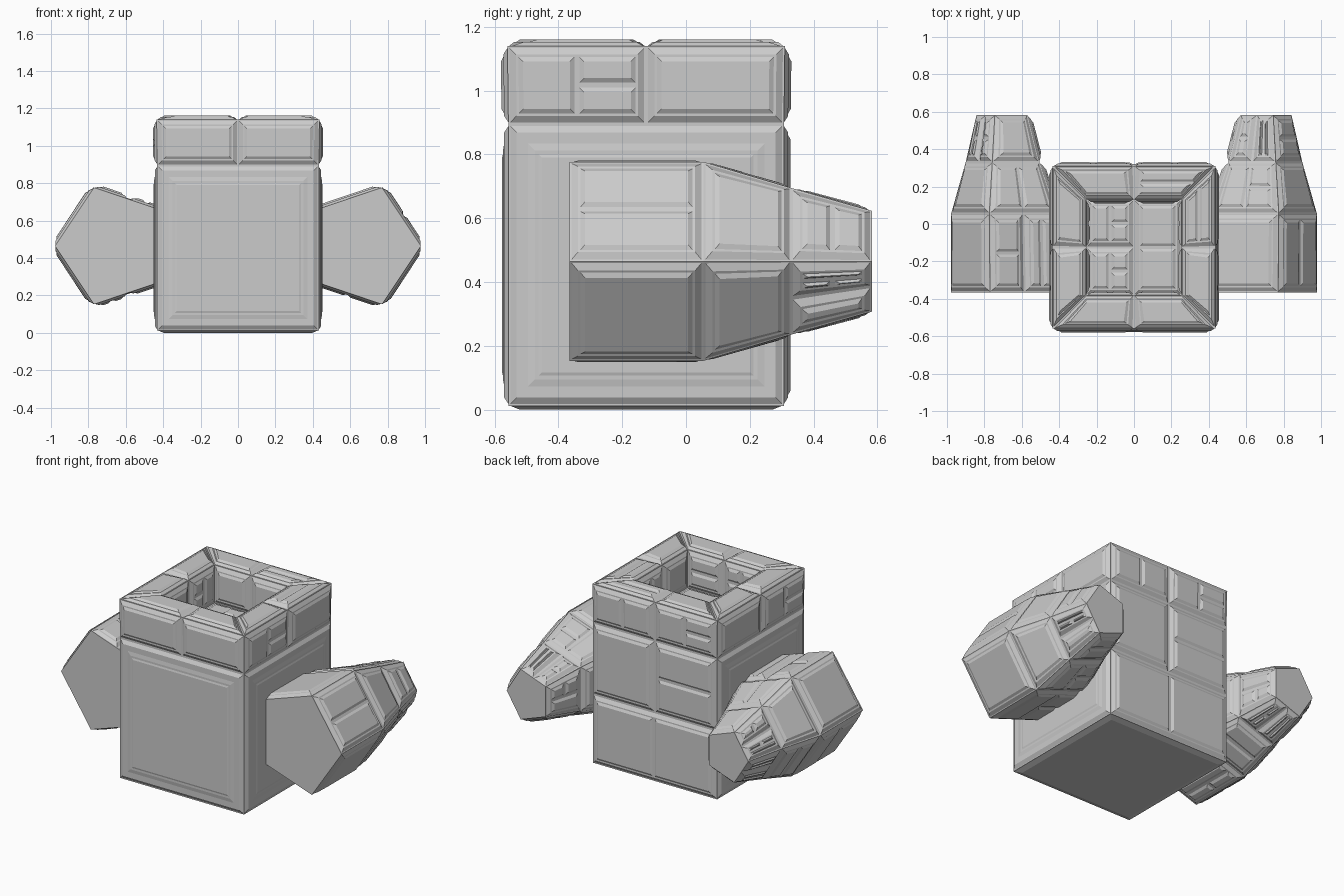
import bpy, bmesh, math, random
from mathutils import Vector

if "Cube" in bpy.data.objects:
    bpy.data.objects.remove(bpy.data.objects["Cube"])

random.seed(7)
ONE = [(0, 0, 1, 1)]
COLS = [(0, 0, .5, 1), (.5, 0, 1, 1)]
ROWS = [(0, 0, 1, .5), (0, .5, 1, 1)]
QUAD = [(0, 0, .5, .5), (.5, 0, 1, .5), (0, .5, .5, 1), (.5, .5, 1, 1)]
TEE = [(0, 0, .5, 1), (.5, 0, 1, .5), (.5, .5, 1, 1)]


def sub_quad(q, cell):
    u0, v0, u1, v1 = cell
    def at(u, v):
        return q[0].lerp(q[1], u).lerp(q[3].lerp(q[2], u), v)
    return [at(u0, v0), at(u1, v0), at(u1, v1), at(u0, v1)]


def inset(q, d):
    lu = ((q[1] - q[0]).length + (q[2] - q[3]).length) / 2
    lv = ((q[3] - q[0]).length + (q[2] - q[1]).length) / 2
    u, v = min(d / lu, .4), min(d / lv, .4)
    return sub_quad(q, (u, v, 1 - u, 1 - v))


def add_face(bm, pts):
    return bm.faces.new([bm.verts.new(p) for p in pts])


def plate(bm, q, gap, bevel, h):
    """Bevelled raised plate on a quad; returns its top quad."""
    n = (q[2] - q[0]).cross(q[3] - q[1]).normalized()
    low = inset(q, gap)
    top = [p + n * h for p in inset(low, bevel)]
    for i in range(4):
        j = (i + 1) % 4
        add_face(bm, (low[i], low[j], top[j], top[i]))
    add_face(bm, top)
    return top


def skin(bm, q, cells, big=False):
    """Base face, main plates, and smaller plates on each of them."""
    add_face(bm, q)
    for c in cells:
        top = plate(bm, sub_quad(q, c), .006, .02, .013)
        if big:
            top = plate(bm, top, .035, .022, .004)
            plate(bm, top, .012, .01, .003)
            continue
        for s in random.choice([ONE, ONE, COLS, ROWS, TEE]):
            plate(bm, sub_quad(top, s), .008, .014, .008)


def loft(bm, rings, bands):
    """Skin between rings; each band lists (cells, big) per side."""
    for r0, r1, band in zip(rings, rings[1:], bands):
        n = len(r0)
        for i in range(n):
            j = (i + 1) % n
            cells, big = band[i]
            skin(bm, [r0[i], r0[j], r1[j], r1[i]], cells, big)


def finish(bm, name):
    bmesh.ops.remove_doubles(bm, verts=bm.verts, dist=.0005)
    me = bpy.data.meshes.new(name)
    bm.to_mesh(me)
    bm.free()
    ob = bpy.data.objects.new(name, me)
    bpy.context.collection.objects.link(ob)
    return ob


def rect(hx, hy, z, cy=-.125):
    return [Vector((sx * hx, cy + sy * hy, z))
            for sx, sy in ((-1, -1), (1, -1), (1, 1), (-1, 1))]


# central box with a panelled rim and an open well in the top
bm = bmesh.new()
rings = [rect(.432, .432, .012), rect(.432, .432, .895), rect(.435, .435, 1.14),
         rect(.255, .255, 1.14), rect(.255, .255, .9)]
back = [(0, 0, 1, .49), (0, .49, .5, 1), (.5, .49, 1, 1)]
sides = [(ONE, True), (ONE, True), (back, False), (ONE, True)]
loft(bm, rings, [sides, [(COLS, False)] * 4, [(COLS, False)] * 4, [(COLS, False)] * 4])
skin(bm, rings[-1], TEE and [(0, 0, .5, .5), (0, .5, .5, 1), (.5, 0, 1, 1)])
base = rings[0][::-1]
add_face(bm, base)
plate(bm, base, .006, .03, .012)
finish(bm, "open_box_body")


# tapered five-sided side pods
def pod_ring(y, x0, x1, h, side):
    zc, w = .465, x1 - x0
    pts = [(x1, 0), (x0 + .64 * w, -h), (x0, -.6 * h), (x0, .6 * h), (x0 + .64 * w, h)]
    ring = [Vector((side * x, y, zc + z)) for x, z in pts]
    return ring if side > 0 else ring[::-1]


for side, name in ((1, "right_pod"), (-1, "left_pod")):
    bm = bmesh.new()
    rings = [pod_ring(*r, side) for r in (
        (-.365, .40, .978, .312), (.055, .41, .978, .312),
        (.33, .505, .90, .23), (.583, .57, .842, .158))]
    # the outermost facets sit at different indices on the mirrored pod
    outer = [(ONE, False)] * 5
    first = [(random.choice([ONE, COLS]), False) for _ in range(5)]
    last = [(random.choice([ONE, COLS]), False) for _ in range(5)]
    if side > 0:
        first[0], first[4], last[4] = (ONE, False), (ONE, False), (ONE, False)
        last[0] = (COLS, False)
    loft(bm, rings, [first, outer, last])
    add_face(bm, rings[0][::-1])
    add_face(bm, rings[-1])
    finish(bm, name)
